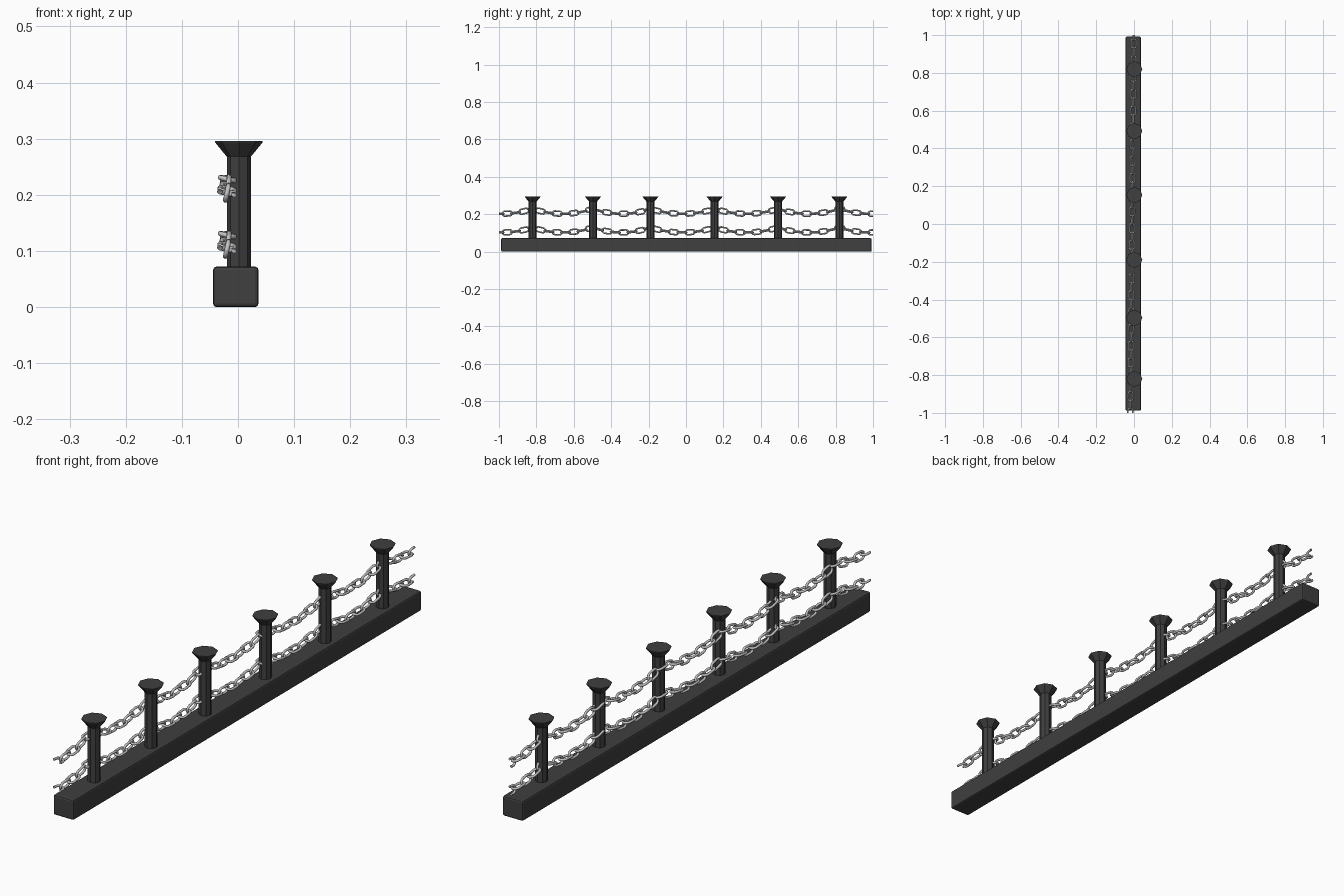
import bpy, bmesh, math
from mathutils import Vector, Matrix

if "Cube" in bpy.data.objects:
    bpy.data.objects.remove(bpy.data.objects["Cube"])

def material(name, c):
    m = bpy.data.materials.new(name)
    m.diffuse_color = (c, c, c, 1)
    m.use_nodes = True
    m.node_tree.nodes["Principled BSDF"].inputs["Base Color"].default_value = m.diffuse_color
    return m

IRON = material("dark_iron", 0.05)
STEEL = material("light_steel", 0.55)

def finish(bm, name, mat):
    bmesh.ops.recalc_face_normals(bm, faces=bm.faces)
    me = bpy.data.meshes.new(name)
    bm.to_mesh(me)
    bm.free()
    me.materials.append(mat)
    ob = bpy.data.objects.new(name, me)
    bpy.context.collection.objects.link(ob)
    return ob

# Long kerb with softened edges
bm = bmesh.new()
bmesh.ops.create_cube(bm, size=1, matrix=Matrix.Translation((-0.004, 0.002, 0.036))
                      @ Matrix.Diagonal((0.081, 1.98, 0.072, 1)))
bmesh.ops.bevel(bm, geom=bm.edges[:], offset=0.006, segments=2, profile=0.5, affect='EDGES')
finish(bm, "kerb", IRON)

# Octagonal posts with flared caps
POSTS = [-0.82, -0.497, -0.19, 0.153, 0.492, 0.82]
PROFILE = [(0.0215, 0.06), (0.0215, 0.268), (0.042, 0.293), (0.0425, 0.296)]
for i, y in enumerate(POSTS):
    bm = bmesh.new()
    rings = [[bm.verts.new((0.0015 + r * math.cos(k * math.pi / 4), y + r * math.sin(k * math.pi / 4), z))
              for k in range(8)] for r, z in PROFILE]
    for a, b in zip(rings, rings[1:]):
        for k in range(8):
            bm.faces.new((a[k], a[(k + 1) % 8], b[(k + 1) % 8], b[k]))
    bm.faces.new(rings[0])
    bm.faces.new(rings[-1])
    finish(bm, f"post_{i + 1}", IRON)

# Sagging chain path, drifting slightly sideways along its length
STOPS = [-1.15] + POSTS + [1.15]

def chain_point(y, top):
    for a, b in zip(STOPS, STOPS[1:]):
        if a <= y <= b:
            t = (y - a) / (b - a)
            break
    return Vector((-0.0105 + 0.0095 * y, y, top - 0.026 * 4 * t * (1 - t)))

def add_link(bm, centre, direction, roll, length=0.06, width=0.035, wire=0.0043):
    # Oval ring: two half circles joined by straight sides
    frame = Matrix.Translation(centre) @ direction.to_track_quat('Y', 'Z').to_matrix().to_4x4() \
        @ Matrix.Rotation(roll, 4, 'Y')
    rad, half = width / 2 - wire, (length - width) / 2
    rings = []
    for end in (1, -1):
        for k in range(9):
            a = math.pi * k / 8 + (0 if end > 0 else math.pi)
            out = Vector((math.cos(a), math.sin(a), 0))
            mid = out * rad + Vector((0, end * half, 0))
            rings.append([bm.verts.new(frame @ (mid + wire * (out * math.cos(b) + Vector((0, 0, math.sin(b))))))
                          for b in [j * math.tau / 12 for j in range(12)]])
    for i in range(len(rings)):
        a, b = rings[i - 1], rings[i]
        for j in range(12):
            bm.faces.new((a[j], a[(j + 1) % 12], b[(j + 1) % 12], b[j]))

# Upper and lower chains, end links cut open at the tile ends
COUNT = 46
PITCH = 2.0 / (COUNT - 1)
for name, top in (("upper_chain", 0.229), ("lower_chain", 0.129)):
    bm = bmesh.new()
    for n in range(COUNT):
        y = -1.0 + n * PITCH
        d = (chain_point(y + PITCH / 2, top) - chain_point(y - PITCH / 2, top)).normalized()
        roll = math.radians(12 + (90 if n % 2 else 0))
        add_link(bm, chain_point(y, top), d, roll)
    for s in (-1, 1):
        bmesh.ops.bisect_plane(bm, geom=bm.verts[:] + bm.edges[:] + bm.faces[:],
                               plane_co=(0, s, 0), plane_no=(0, s, 0), clear_outer=True)
    ob = finish(bm, name, STEEL)
    bpy.context.view_layer.objects.active = ob
    ob.select_set(True)
    bpy.ops.object.shade_smooth_by_angle(angle=math.radians(60))
    ob.select_set(False)
